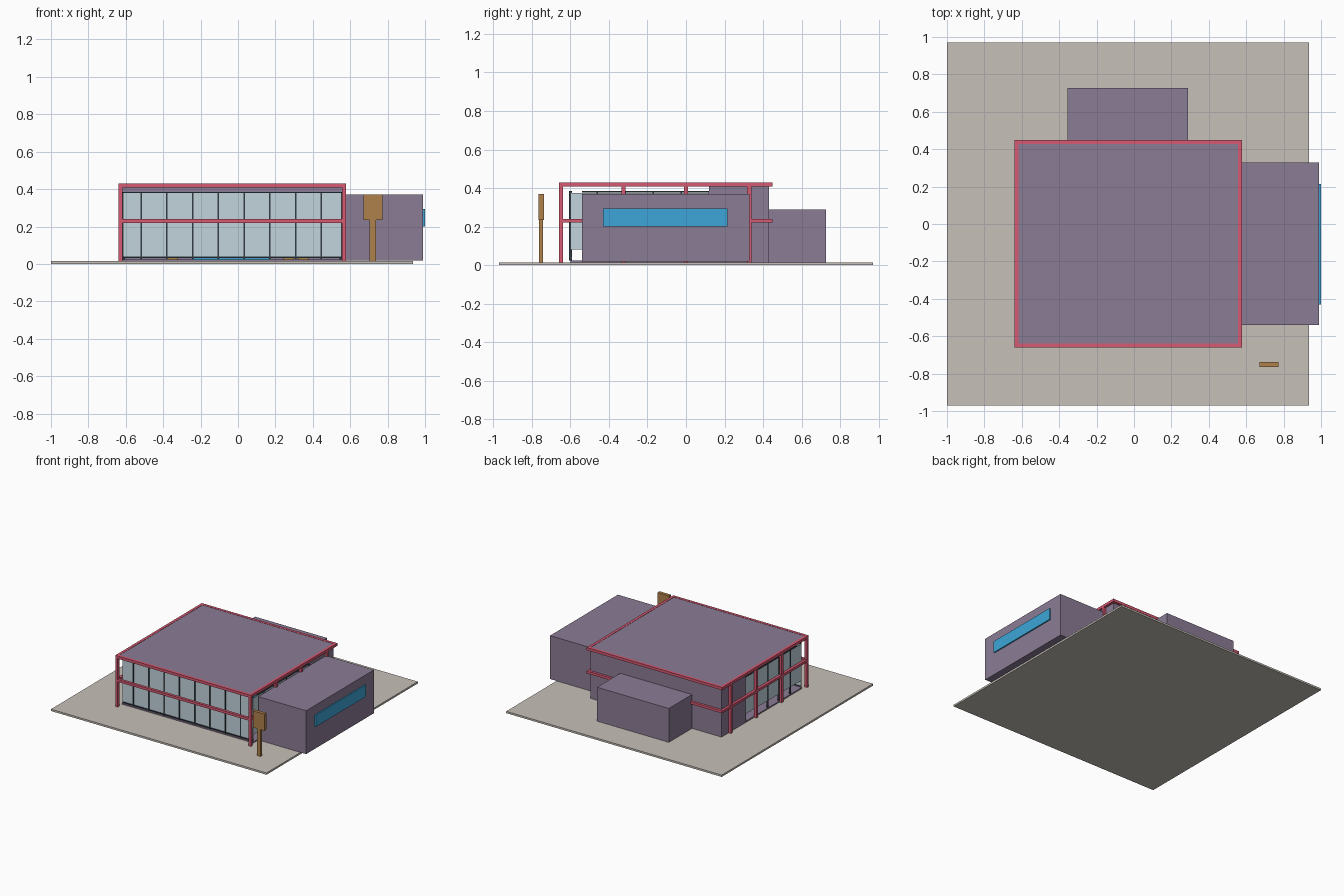
import bpy

if "Cube" in bpy.data.objects:
    bpy.data.objects.remove(bpy.data.objects["Cube"])


def material(name, rgb):
    m = bpy.data.materials.new(name)
    m.diffuse_color = (*rgb, 1)
    m.use_nodes = True
    m.node_tree.nodes["Principled BSDF"].inputs["Base Color"].default_value = m.diffuse_color
    return m


PURPLE = material("purple_cladding", (0.26, 0.2, 0.3))
RED = material("red_steel", (0.68, 0.1, 0.17))
GLASS = material("glass", (0.54, 0.66, 0.72))
DARK = material("dark_frame", (0.03, 0.045, 0.055))
STONE = material("paving", (0.57, 0.53, 0.48))
BLUE = material("blue_panel", (0.045, 0.38, 0.68))
WOOD = material("wood", (0.43, 0.22, 0.07))


def box(name, xs, ys, zs, mat):
    """Axis-aligned box from its ranges on each axis."""
    x, y, z = xs, ys, zs
    verts = [(a, b, c) for a in x for b in y for c in z]
    faces = [(0, 1, 3, 2), (4, 6, 7, 5), (0, 4, 5, 1),
             (2, 3, 7, 6), (0, 2, 6, 4), (1, 5, 7, 3)]
    me = bpy.data.meshes.new(name)
    me.from_pydata(verts, [], faces)
    me.materials.append(mat)
    ob = bpy.data.objects.new(name, me)
    bpy.context.collection.objects.link(ob)
    return ob


X0, X1, Y0, Y1, T = -0.64, 0.577, -0.66, 0.45, 0.022


def ring(name, z0, z1):
    """Four beams around the outside of the hall."""
    box(name + "_front", (X0, X1), (Y0, Y0 + T), (z0, z1), RED)
    box(name + "_back", (X0, X1), (Y1 - T, Y1), (z0, z1), RED)
    box(name + "_left", (X0, X0 + T), (Y0 + T, Y1 - T), (z0, z1), RED)
    box(name + "_right", (X1 - T, X1), (Y0 + T, Y1 - T), (z0, z1), RED)


# Site and solid volumes
box("paving", (-1, 0.935), (-0.97, 0.97), (0, 0.015), STONE)
box("hall_floor", (-0.62, 0.558), (-0.6, 0.43), (0.015, 0.025), PURPLE)
box("rear_block", (-0.62, 0.558), (0.12, 0.43), (0.015, 0.41), PURPLE)
box("right_wing", (0.56, 0.99), (-0.54, 0.33), (0.018, 0.37), PURPLE)
box("back_wing", (-0.355, 0.29), (0.425, 0.727), (0.015, 0.29), PURPLE)
box("wing_panel", (0.985, 1.0), (-0.43, 0.215), (0.2, 0.295), BLUE)

# Roof and red steel frame
box("roof", (X0 + T, X1 - T), (Y0 + T, Y1 - T), (0.41, 0.428), PURPLE)
ring("roof_beam", 0.408, 0.43)
ring("middle_beam", 0.22, 0.24)
for i, y in enumerate((-0.66, -0.335, -0.011, 0.317)):
    for side, x in (("left", X0), ("right", X1 - T)):
        box(f"{side}_post_{i}", (x, x + T), (y, y + T), (0.015, 0.41), RED)

# Front glazing
box("front_glass", (-0.615, 0.553), (-0.6, -0.594), (0.035, 0.38), GLASS)
for i in range(8):
    x = -0.518 + i * 0.1376
    box(f"front_mullion_{i}", (x - 0.004, x + 0.004), (-0.606, -0.592), (0.025, 0.385), DARK)
for name, z in (("top", 0.378), ("bottom", 0.032)):
    box(f"front_rail_{name}", (-0.615, 0.553), (-0.605, -0.592), (z, z + 0.007), DARK)

# Side glazing
for side, x in (("left", -0.615), ("right", 0.547)):
    box(f"{side}_glass", (x, x + 0.006), (-0.594, 0.12), (0.08, 0.375), GLASS)
    box(f"{side}_rail", (x - 0.003, x + 0.009), (-0.54, 0.12), (0.378, 0.385), DARK)
    for i in range(5):
        y = -0.46 + i * 0.145
        box(f"{side}_mullion_{i}", (x - 0.004, x + 0.01), (y - 0.004, y + 0.004), (0.025, 0.38), DARK)

# Interior counter and seats
box("counter", (-0.24, 0.17), (-0.06, 0.06), (0.025, 0.08), BLUE)
for i, x in enumerate((-0.35, 0.27, 0.35)):
    box(f"seat_{i}", (x - 0.03, x + 0.03), (-0.3, -0.24), (0.025, 0.07), WOOD)

# Roadside sign
box("sign_post", (0.703, 0.737), (-0.762, -0.742), (0.015, 0.24), WOOD)
box("sign_board", (0.67, 0.773), (-0.765, -0.738), (0.235, 0.37), WOOD)
